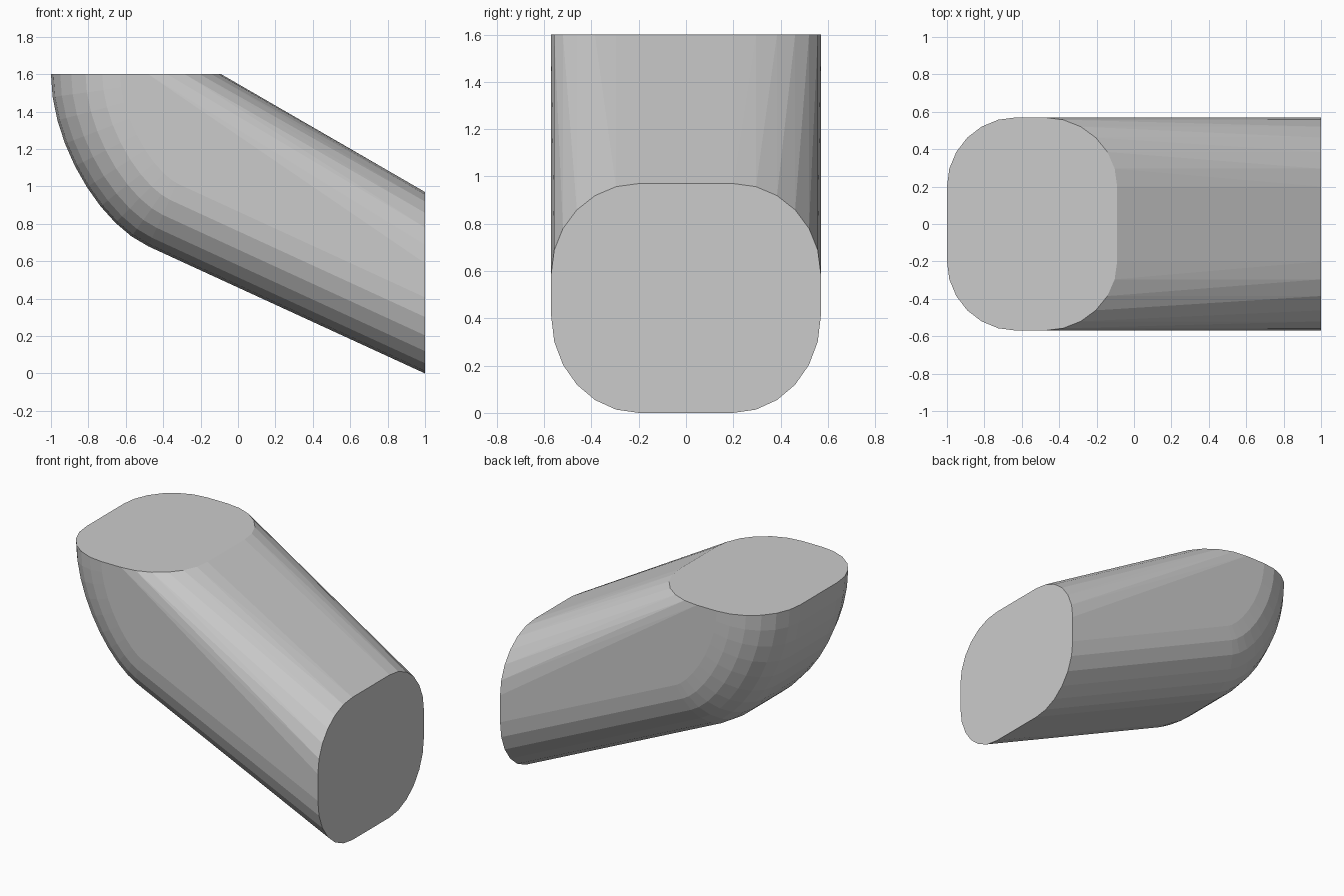
import bpy, bmesh
from math import sin, cos, pi
from mathutils import Vector
from mathutils.geometry import interpolate_bezier

if "Cube" in bpy.data.objects:
    bpy.data.objects.remove(bpy.data.objects["Cube"])

FLAT, R, SEG, BEND = 0.2, 0.37, 6, 9


def corner(point, inward):
    """Quarter-round section on both sides of the centre plane."""
    pts = []
    for i in range(SEG + 1):
        a = i / SEG * pi / 2
        p = point + inward * (1 - cos(a))
        y = FLAT + R * sin(a)
        pts += [Vector((p.x, y, p.z)), Vector((p.x, -y, p.z))]
    return pts


# Outer bend: rounded edge swept along a curve with constant radius
outer = interpolate_bezier(Vector((-1, 0, 1.6)), Vector((-1, 0, 1.24)),
                           Vector((-0.75, 0, 0.804)), Vector((-0.48, 0, 0.68)), BEND + 1)
points = []
for i, p in enumerate(outer):
    t = outer[min(i + 1, BEND)] - outer[max(i - 1, 0)]
    if i == 0:
        t = Vector((0, 0, -1))
    elif i == BEND:
        t = Vector((1.48, 0, -0.68))
    t.normalize()
    points += corner(p, Vector((-t.z, 0, t.x)) * R)

# Inner edge of the top opening, then both edges of the end opening
points += corner(Vector((-0.09, 0, 1.6)), Vector((-0.39, 0, 0)))
points += corner(Vector((1, 0, 0)), Vector((0, 0, 0.407)))
points += corner(Vector((1, 0, 0.97)), Vector((0, 0, -0.38)))

# The duct is convex, so a hull skins the sections and closes both ends
bm = bmesh.new()
for p in points:
    bm.verts.new(p)
bmesh.ops.remove_doubles(bm, verts=bm.verts, dist=0.0005)
hull = bmesh.ops.convex_hull(bm, input=bm.verts)
loose = [v for v in bm.verts if not v.link_faces]
bmesh.ops.delete(bm, geom=loose, context='VERTS')
bmesh.ops.dissolve_limit(bm, angle_limit=0.01, verts=bm.verts, edges=bm.edges)
bmesh.ops.recalc_face_normals(bm, faces=bm.faces)
mesh = bpy.data.meshes.new("elbow_duct")
bm.to_mesh(mesh)
bm.free()
bpy.context.collection.objects.link(bpy.data.objects.new("elbow_duct", mesh))
